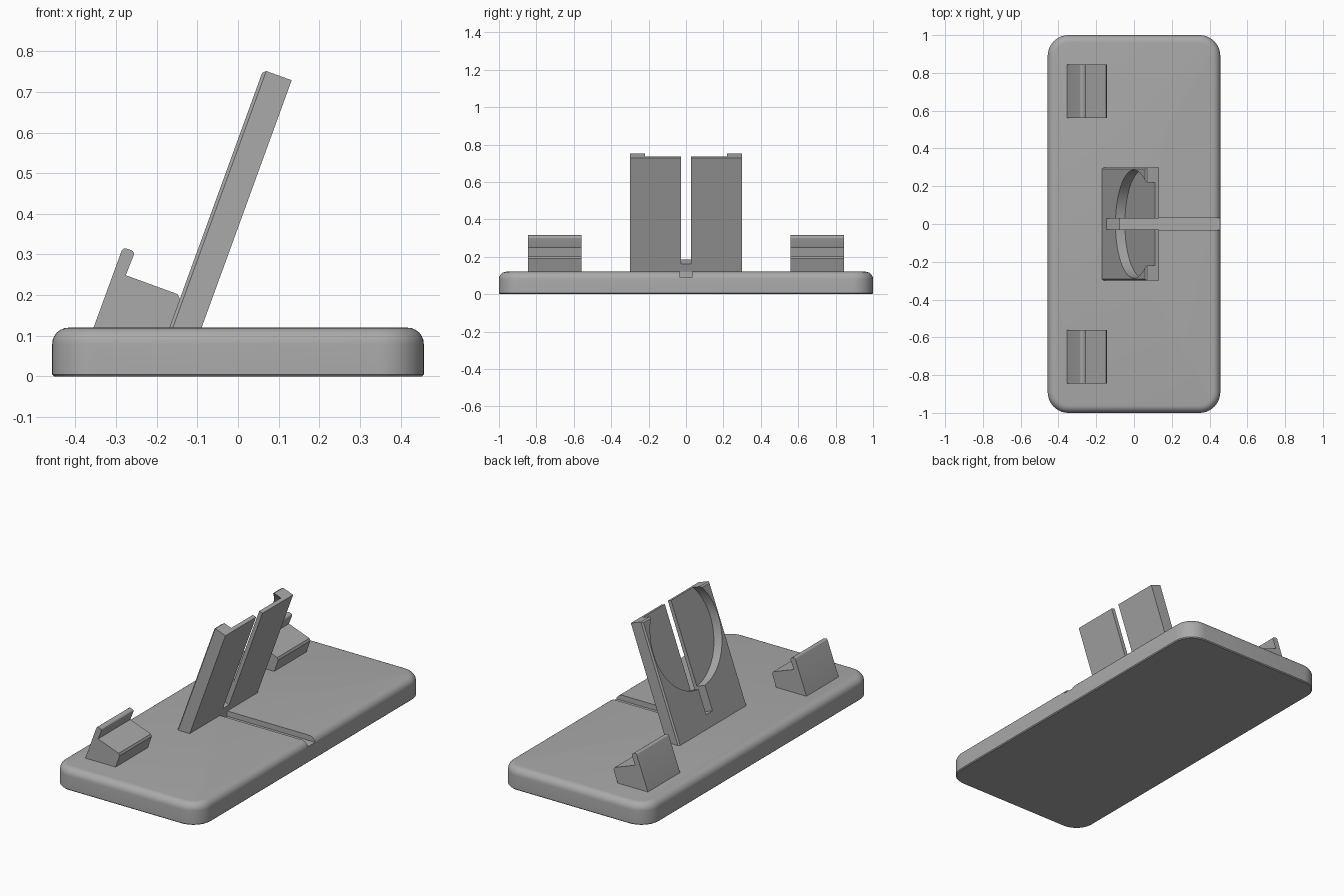
import bpy, bmesh, math
from mathutils import Vector, Matrix

cube = bpy.data.objects.get("Cube")
if cube:
    bpy.data.objects.remove(cube)

TILT = math.radians(20)
UP = Vector((math.sin(TILT), 0, math.cos(TILT)))       # along the back rest
IN = Vector((math.cos(TILT), 0, -math.sin(TILT)))      # through the back rest
TOP = Vector((0.062, 0, 0.754))                        # upper front edge of the rest
DECK = 0.12

grey = bpy.data.materials.new("grey plastic")
grey.use_nodes = True
grey.diffuse_color = (0.4, 0.4, 0.4, 1)
grey.node_tree.nodes["Principled BSDF"].inputs["Base Color"].default_value = (0.4, 0.4, 0.4, 1)


def finish(name, bm):
    bmesh.ops.recalc_face_normals(bm, faces=bm.faces)
    mesh = bpy.data.meshes.new(name)
    bm.to_mesh(mesh)
    bm.free()
    mesh.materials.append(grey)
    obj = bpy.data.objects.new(name, mesh)
    bpy.context.collection.objects.link(obj)
    return obj


def activate(obj):
    bpy.ops.object.select_all(action="DESELECT")
    obj.select_set(True)
    bpy.context.view_layer.objects.active = obj


def box(size, matrix):
    bm = bmesh.new()
    bmesh.ops.create_cube(bm, size=1, matrix=matrix @ Matrix.Diagonal((*size, 1)))
    return bm


def extrude_profile(points, y0, y1):
    bm = bmesh.new()
    face = bm.faces.new([bm.verts.new((p[0], y0, p[1])) for p in points])
    moved = bmesh.ops.extrude_face_region(bm, geom=[face])["geom"]
    verts = [v for v in moved if isinstance(v, bmesh.types.BMVert)]
    bmesh.ops.translate(bm, verts=verts, vec=(0, y1 - y0, 0))
    bmesh.ops.recalc_face_normals(bm, faces=bm.faces)
    return bm


def bevel(bm, rule, width, segments):
    edges = [e for e in bm.edges if rule(*(v.co for v in e.verts))]
    bmesh.ops.bevel(bm, geom=edges, offset=width, segments=segments,
                    profile=0.5, affect="EDGES", clamp_overlap=True)


def cut(obj, cutter):
    mod = obj.modifiers.new("cut", "BOOLEAN")
    mod.operation, mod.solver, mod.object = "DIFFERENCE", "EXACT", cutter
    activate(obj)
    bpy.ops.object.modifier_apply(modifier=mod.name)
    bpy.data.objects.remove(cutter)


def smooth(obj):
    activate(obj)
    bpy.ops.object.shade_smooth_by_angle(angle=math.radians(30))


# Base slab with rounded corners and a soft top edge
bm = box((0.914, 2, DECK), Matrix.Translation((0, 0, DECK / 2)))
bevel(bm, lambda a, b: abs(a.z - b.z) > 0.1, 0.11, 10)
bevel(bm, lambda a, b: min(a.z, b.z) > DECK - 0.001, 0.04, 6)
bevel(bm, lambda a, b: max(a.z, b.z) < 0.001, 0.005, 1)
base = finish("base", bm)

# Cable groove running from the rest to the edge of the base
groove = box((0.7, 0.066, 0.1), Matrix.Translation((0.26, 0, 0.14)))
cut(base, finish("groove_cutter", groove))
smooth(base)

# Tilted back rest with chamfered front rim
THICK = 0.0745
FOOT = DECK - 0.01


def down_to_foot(p):
    return p - UP * ((p.z - FOOT) / UP.z)


back_top = TOP + IN * THICK
outline = [TOP, back_top, down_to_foot(back_top), down_to_foot(TOP)]
bm = extrude_profile([(p.x, p.z) for p in outline], -0.3, 0.3)
bevel(bm, lambda a, b: all(abs((v - TOP).dot(IN)) < 0.001 for v in (a, b))
      and max(a.z, b.z) > 0.5, 0.008, 1)
rest = finish("back_rest", bm)

# Round charger pocket, open at the top of the rest
POCKET_DEPTH = 0.053
bm = bmesh.new()
place = Matrix.Translation(TOP - UP * 0.182 + IN * (POCKET_DEPTH - 0.1)) \
    @ Matrix.Rotation(TILT + math.pi / 2, 4, "Y")
bmesh.ops.create_cone(bm, cap_ends=True, segments=96, radius1=0.286,
                      radius2=0.286, depth=0.2, matrix=place)
cut(rest, finish("pocket_cutter", bm))

# Cable slot through the rest
place = Matrix.Translation(TOP - UP * 0.255) @ Matrix.Rotation(TILT, 4, "Y")
cut(rest, finish("slot_cutter", box((0.4, 0.056, 0.7), place)))
smooth(rest)

# Pair of lower cradles with a raised lip
cradle = [(-0.359, FOOT), (-0.283, 0.318), (-0.253, 0.307), (-0.276, 0.249),
          (-0.139, 0.199), (-0.171, FOOT)]
for side, y0 in (("right", -0.845), ("left", 0.56)):
    bm = extrude_profile(cradle, y0, y0 + 0.285)

    def lip_edge(a, b):
        return abs(a.y - b.y) > 0.1 and a.z > 0.3

    bevel(bm, lip_edge, 0.01, 4)
    bevel(bm, lambda a, b: abs(a.y - b.y) > 0.1 and a.x > -0.15, 0.01, 1)
    smooth(finish(side + "_cradle", bm))
